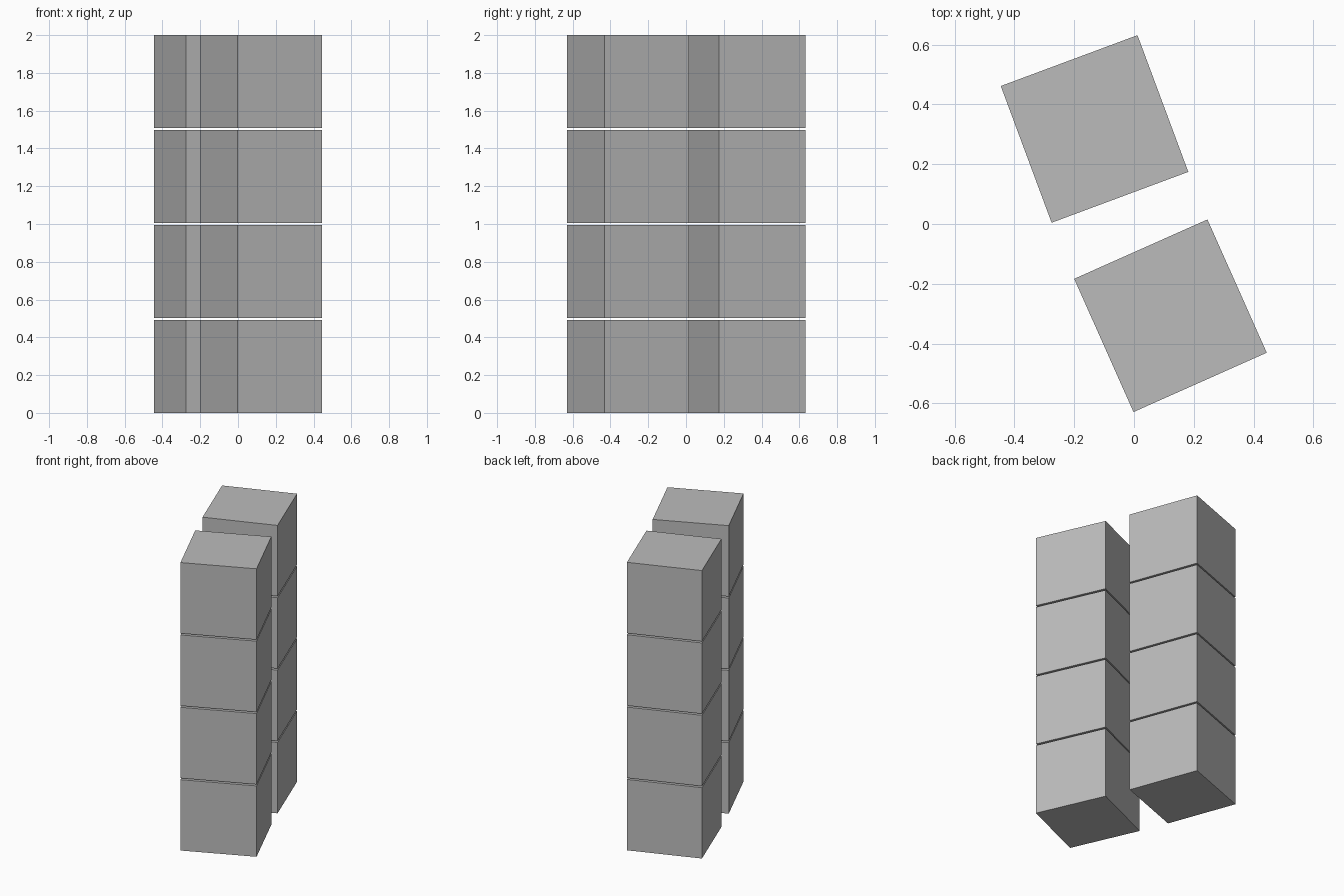
import bpy
from math import radians

cube = bpy.data.objects.get("Cube")
if cube:
    bpy.data.objects.remove(cube, do_unlink=True)

# Plain grey finish
grey = bpy.data.materials.new("plain_grey")
grey.use_nodes = True
colour = (0.5, 0.5, 0.5, 1)
grey.diffuse_color = colour
grey.node_tree.nodes["Principled BSDF"].inputs["Base Color"].default_value = colour

SIDE, HEIGHT, LEVELS = 0.488, 0.492, 4
PITCH = (2 - HEIGHT) / (LEVELS - 1)


def add_stack(name, x, y, angle):
    """Stack of separate blocks with narrow gaps, turned about z."""
    for level in range(LEVELS):
        bpy.ops.mesh.primitive_cube_add(
            size=1,
            location=(x, y, HEIGHT / 2 + level * PITCH),
            rotation=(0, 0, radians(angle)),
        )
        block = bpy.context.object
        block.name = f"{name}_block_{level + 1}"
        block.scale = (SIDE, SIDE, HEIGHT)
        block.data.materials.append(grey)


# Two towers of blocks
add_stack("front_stack", 0.122, -0.307, 24)
add_stack("back_stack", -0.132, 0.318, 20.4)
